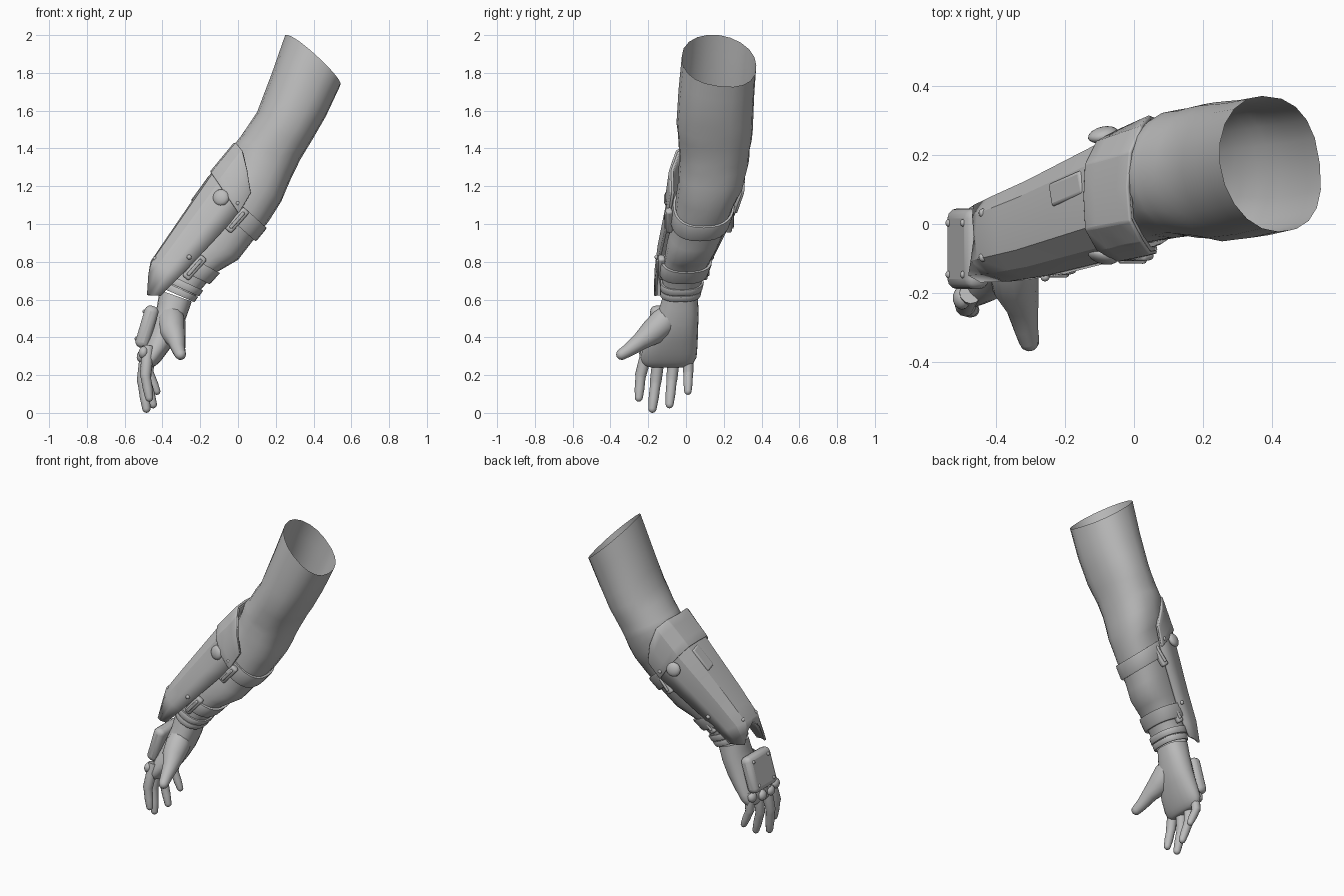
import bpy, bmesh
from math import sin, cos, pi, radians, copysign
from mathutils import Vector, Matrix

if "Cube" in bpy.data.objects:
    bpy.data.objects.remove(bpy.data.objects["Cube"])

mat = bpy.data.materials.new("plain grey")
mat.use_nodes = True
GREY = (0.5, 0.5, 0.5, 1)
mat.diffuse_color = GREY
mat.node_tree.nodes["Principled BSDF"].inputs["Base Color"].default_value = GREY


def finish(name, bm, angle=40, mods=()):
    bmesh.ops.recalc_face_normals(bm, faces=bm.faces)
    me = bpy.data.meshes.new(name)
    bm.to_mesh(me)
    bm.free()
    ob = bpy.data.objects.new(name, me)
    bpy.context.collection.objects.link(ob)
    me.materials.append(mat)
    for kind, props in mods:
        m = ob.modifiers.new(kind.title(), kind)
        for k, v in props.items():
            setattr(m, k, v)
    bpy.ops.object.select_all(action="DESELECT")
    ob.select_set(True)
    bpy.context.view_layer.objects.active = ob
    bpy.ops.object.shade_smooth_by_angle(angle=radians(angle))
    return ob


def loft(name, rows, closed=True, caps=(False, False), angle=40, mods=()):
    bm = bmesh.new()
    vs = [[bm.verts.new(p) for p in r] for r in rows]
    n = len(rows[0])
    for a, b in zip(vs, vs[1:]):
        for i in range(n if closed else n - 1):
            j = (i + 1) % n
            bm.faces.new((a[i], a[j], b[j], b[i]))
    for row, cap in zip((vs[0], vs[-1]), caps):
        if cap:
            bm.faces.new(row)
    return finish(name, bm, angle, mods)


def mix(table, t):
    """Row of a section table at a fractional index."""
    i = min(int(t), len(table) - 2)
    return [a + (b - a) * (t - i) for a, b in zip(table[i], table[i + 1])]


def ring(sec, grow=0.0, n=20, wave=0.0, tilt=0.0):
    """Oval section from outer point A to a flatter inner point B."""
    ax, az, bx, bz, yc, yh = sec
    c = Vector(((ax + bx) / 2, yc, (az + bz) / 2))
    u = Vector(((ax - bx) / 2, 0, (az - bz) / 2))
    u += u.normalized() * grow
    side = Vector((-tilt * u.z, 1, tilt * u.x))
    side = Vector((-tilt * u.normalized().z, 1, tilt * u.normalized().x))
    pts = []
    for k in range(n):
        t = 2 * pi * k / n
        f = 1 + wave * sin(3 * t + 40 * wave)
        p = .82 if cos(t) < 0 else 1
        cu, sv = (copysign(abs(w) ** p, w) for w in (cos(t), sin(t)))
        pts.append(c + u * cu * f + side * (yh + grow) * sv * f)
    return pts


# sleeve: outer x, z, inner x, z, y centre, y half width
SLEEVE = [
    (.25, 2.0, .54, 1.73, .175, .197), (.18, 1.8, .465, 1.57, .16, .2),
    (.1, 1.59, .39, 1.44, .152, .202), (.02, 1.47, .33, 1.34, .15, .188),
    (-.02, 1.42, .285, 1.25, .148, .183), (-.05, 1.33, .23, 1.12, .13, .173),
    (-.1, 1.25, .16, 1.01, .1, .153), (-.18, 1.12, .07, .9, .07, .142),
    (-.25, 1.0, 0, .81, .035, .135), (-.33, .85, -.12, .74, 0, .118),
    (-.38, .75, -.19, .66, -.02, .105), (-.4, .66, -.24, .59, -.03, .098)]
rows = []
for i in range(23):
    fold = .012 * sin(2.3 * i) if 3 < i < 14 else 0
    rows.append(ring(mix(SLEEVE, i / 2), wave=fold, tilt=max(0, .17 - i * .014)))
loft("sleeve", rows, angle=60)


# straps and wrist cuffs wrapped round the sleeve
def band(name, t0, t1, h):
    e = (t1 - t0) * .12
    steps = ((t0, 0), (t0, h * .8), (t0 + e, h), (t1 - e, h), (t1, h * .8), (t1, 0))
    loft(name, [ring(mix(SLEEVE, t), g, 28) for t, g in steps], angle=50)


band("upper_strap", 6.2, 6.85, .015)
band("lower_strap", 8.9, 9.65, .018)
band("cuff_upper", 10.1, 10.55, .012)
band("cuff_lower", 10.6, 11, .01)

# forearm guard: outer x, z, lower edge x, z, y centre, y half width
GUARD = [(-.01, 1.41, .07, 1.17, .108, .187), (-.14, 1.25, 0, 1.05, .077, .175),
         (-.34, .96, -.2, .835, -.001, .145), (-.45, .8, -.31, .72, -.036, .127),
         (-.498, .625, -.41, .62, -.053, .112)]
PROFILE = [(0, -.94), (.4, -.98), (.78, -.81), (1, -.5), (1.03, 0),
           (1, .5), (.78, .84), (.4, 1), (0, 1)]


def guard_point(t, col, grow=0.0):
    dx, dz, lx, lz, yc, yh = mix(GUARD, t)
    s, w = PROFILE[col]
    low, up = Vector((lx, yc, lz)), Vector((dx - lx, 0, dz - lz))
    return low + up * s + up.normalized() * grow * s + Vector((0, w * (yh + grow), 0))


STARTS = [.05, -.12, -.15, -.04, 0, -.04, -.15, -.12, .05]
ENDS = [4, 4, 4, 3.4, 3.1, 3.3, 3.75, 3.7, 3.6]
rows = [[guard_point(t, c) for c, t in enumerate(STARTS)]]
rows += [[guard_point(t, c) for c in range(9)] for t in (.5, 1, 1.5, 2, 2.5, 3)]
rows.append([guard_point(t, c) for c, t in enumerate(ENDS)])
SHELL = ("SOLIDIFY", dict(thickness=.014, offset=0))
loft("forearm_guard", rows, closed=False, angle=28, mods=[SHELL])

# raised collar at the elbow end
rows = []
for f in (0, .25, .5, .75, 1):
    rows.append([guard_point(s + (.95 - s) * f, c, .01) for c, s in enumerate(STARTS)])
loft("guard_collar", rows, closed=False, angle=28,
     mods=[("SOLIDIFY", dict(thickness=.014, offset=0)),
           ("BEVEL", dict(width=.005, segments=2))])


def frame(center, along, normal):
    z = Vector(normal).normalized()
    x = Vector(along)
    x = (x - z * x.dot(z)).normalized()
    return Matrix.Translation(center) @ Matrix((x, z.cross(x), z)).transposed().to_4x4()


def plate(name, center, along, normal, size, bevel=.01):
    bm = bmesh.new()
    bmesh.ops.create_cube(bm, size=1)
    bmesh.ops.scale(bm, vec=size, verts=bm.verts)
    bmesh.ops.transform(bm, matrix=frame(center, along, normal), verts=bm.verts)
    return finish(name, bm, 40, [("BEVEL", dict(width=bevel, segments=3))])


def dome(name, center, normal, r, h):
    bm = bmesh.new()
    bmesh.ops.create_uvsphere(bm, u_segments=16, v_segments=8, radius=1)
    bmesh.ops.scale(bm, vec=(r, r, h), verts=bm.verts)
    along = (0, 0, 1) if abs(normal[2]) < .9 else (1, 0, 0)
    bmesh.ops.transform(bm, matrix=frame(center, along, normal), verts=bm.verts)
    return finish(name, bm, 60)


# fittings repeated on the front and back of the guard
for side, s in (("front", -1), ("back", 1)):
    for label, x, z, t, sink in (("upper", -.005, 1.02, 1.1, .014), ("lower", -.23, .77, 2.4, .024)):
        sec = mix(GUARD, t)
        y = sec[4] + s * (sec[5] - sink)
        plate(f"{label}_buckle_{side}", (x, y, z), (.68, s * .2, .73), (.1, s, -.1),
              (.15, .045, .035), .012)
        plate(f"{label}_buckle_bar_{side}", (x, y + s * .016, z), (.68, s * .2, .73),
              (.1, s, -.1), (.11, .018, .02), .006)
    sec = mix(GUARD, .8)
    dome(f"side_knob_{side}", (-.09, sec[4] + s * (sec[5] - .001), 1.14),
         (-.25, s, .2), .045, .022)
    for t in (.75, 2.35):
        p = guard_point(t, 0 if s < 0 else 8, .012)
        dome(f"edge_rivet_{side}", p + Vector((-.02, 0, .03)), (0, s, 0), .013, .012)

# ridge and rivets on the outer face
OUT = (-.8, 0, .58)
plate("outer_ridge", guard_point(1.25, 4) + Vector((.005, .045, 0)), (.55, .25, .8), OUT,
      (.16, .07, .03), .01)
for c in (3, 5):
    dome("end_rivet", guard_point(2.9, c), OUT, .013, .012)

# hand
HAND = [(-.415, .65, -.245, .59, -.03, .092), (-.43, .56, -.272, .51, -.04, .107),
        (-.465, .46, -.31, .42, -.062, .126), (-.498, .37, -.36, .34, -.082, .143),
        (-.515, .31, -.405, .28, -.092, .148), (-.515, .27, -.435, .25, -.098, .136),
        (-.5, .25, -.455, .24, -.1, .11)]
loft("palm", [ring(mix(HAND, i / 2)) for i in range(13)], caps=(True, True), angle=60)


def digit(name, pts):
    """Tapered tube through (x, y, z, radius) points with a rounded tip."""
    t = Vector(pts[-1][:3])
    d = (t - Vector(pts[-2][:3])).normalized()
    r = pts[-1][3]
    path = [(Vector(p[:3]), p[3]) for p in pts]
    path += [(t + d * r * sin(a), r * cos(a)) for a in (.5, 1.0, 1.4)]
    rows = []
    for i, (p, rad) in enumerate(path):
        a, b = path[max(i - 1, 0)][0], path[min(i + 1, len(path) - 1)][0]
        m = frame(p, (1, 0, 0), b - a)
        rows.append([m @ Vector((rad * cos(k * pi / 6), rad * sin(k * pi / 6), 0))
                     for k in range(12)])
    loft(name, rows, caps=(True, True), angle=60)


def finger(name, base, mid, tip, r):
    base, mid, tip = Vector(base), Vector(mid), Vector(tip)
    stops = [(base, 1.15), (base.lerp(mid, .5), 1.1), (mid, 1.06),
             (mid.lerp(tip, .15), .95), (mid.lerp(tip, .6), .92), (tip, .75)]
    digit(name, [(*p, r * k) for p, k in stops])


finger("index_finger", (-.475, -.2, .35), (-.49, -.24, .2), (-.47, -.25, .08), .028)
finger("middle_finger", (-.485, -.14, .33), (-.505, -.16, .17), (-.485, -.178, .022), .029)
finger("ring_finger", (-.48, -.06, .33), (-.49, -.075, .18), (-.45, -.087, .045), .028)
finger("little_finger", (-.465, .01, .34), (-.475, .012, .22), (-.43, .01, .115), .026)
digit("thumb", [(-.355, -.05, .55, .055), (-.352, -.12, .48, .075), (-.345, -.18, .425, .068),
                (-.325, -.24, .38, .048), (-.315, -.3, .335, .036), (-.305, -.34, .31, .03)])
for y, x, z in ((-.215, -.5, .32), (-.15, -.51, .3), (-.065, -.51, .3), (.01, -.49, .31)):
    dome("knuckle", (x, y, z), (-1, 0, .2), .034, .026)

# hand guard with corner rivets
BACK = Vector((-.95, 0, .28)).normalized()
UP = Vector((.28, 0, .95)).normalized()
CENTRE = Vector((-.482, -.072, .455))
plate("hand_guard", CENTRE, UP, BACK, (.23, .235, .075), .03)
for a in (-1, 1):
    for b in (-1, 1):
        dome("hand_rivet", CENTRE + UP * .075 * a + Vector((0, .075 * b, 0)) + BACK * .037,
             BACK, .011, .009)
